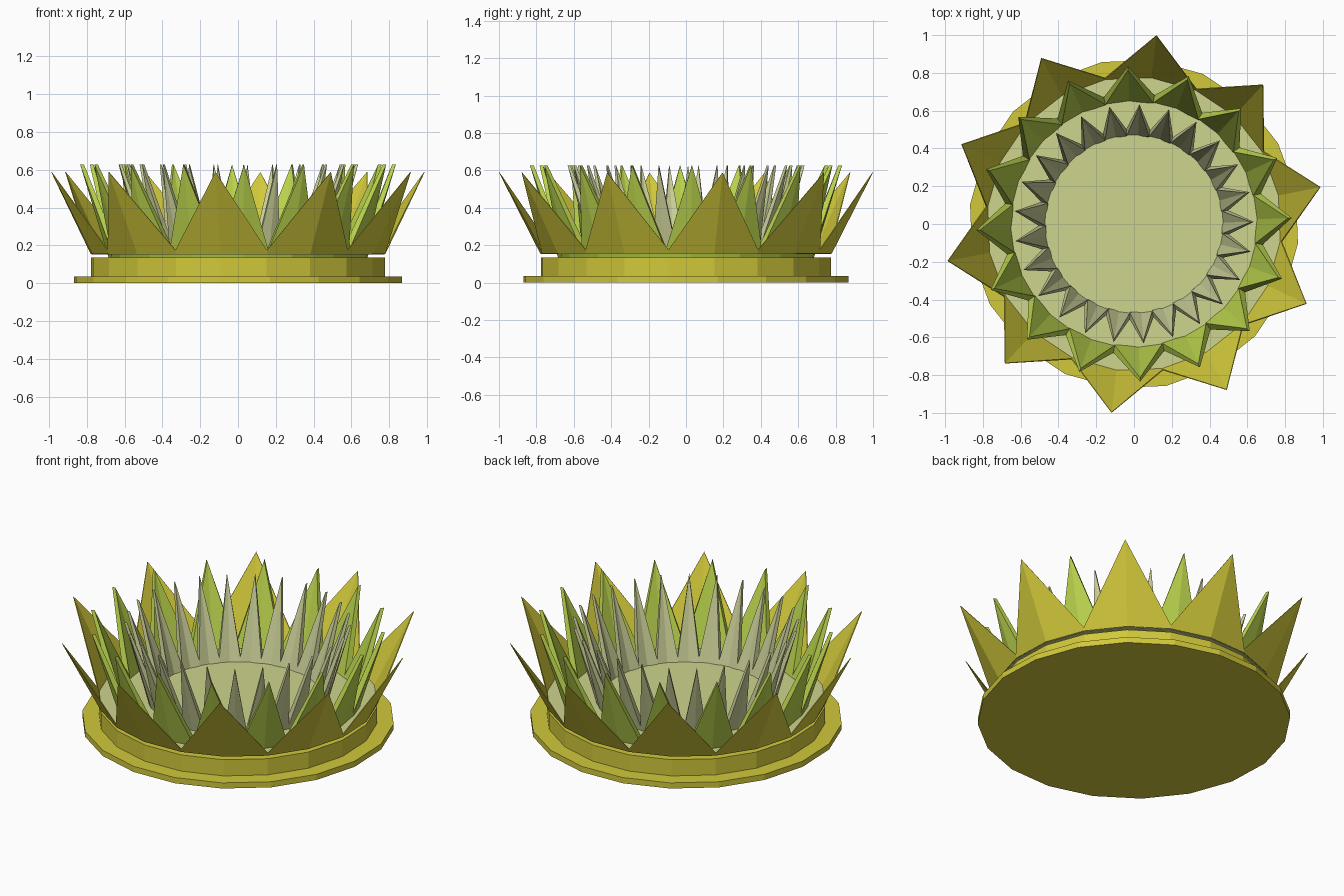
import bpy, bmesh, math

if "Cube" in bpy.data.objects:
    bpy.data.objects.remove(bpy.data.objects["Cube"])


def material(name, rgb):
    m = bpy.data.materials.new(name)
    m.diffuse_color = (*rgb, 1)
    m.use_nodes = True
    m.node_tree.nodes["Principled BSDF"].inputs["Base Color"].default_value = m.diffuse_color
    return m


YELLOW = material("olive_yellow", (0.64, 0.58, 0.043))
GREEN = material("leaf_green", (0.49, 0.65, 0.073))
PALE = material("pale_floor", (0.62, 0.66, 0.27))
GREY = material("pale_petal", (0.60, 0.63, 0.31))


def finish(bm, name, mat):
    bmesh.ops.recalc_face_normals(bm, faces=bm.faces)
    me = bpy.data.meshes.new(name)
    bm.to_mesh(me)
    bm.free()
    me.materials.append(mat)
    ob = bpy.data.objects.new(name, me)
    bpy.context.collection.objects.link(ob)
    return ob


def ring(bm, n, start, r, z):
    """n points; r and z are (even, odd) pairs, even ones being petal tips"""
    out = []
    for i in range(n):
        a = math.radians(start) + 2 * math.pi * i / n
        out.append(bm.verts.new((r[i % 2] * math.cos(a), r[i % 2] * math.sin(a), z[i % 2])))
    return out


def bridge(bm, a, b):
    n = len(a)
    for i in range(n):
        j = (i + 1) % n
        bm.faces.new((a[i], a[j], b[j], b[i]))


def disc(name, mat, n, start, r, z0, z1):
    bm = bmesh.new()
    lo = ring(bm, n, start, (r, r), (z0, z0))
    hi = ring(bm, n, start, (r, r), (z1, z1))
    bridge(bm, lo, hi)
    bm.faces.new(lo)
    bm.faces.new(hi)
    return finish(bm, name, mat)


def crown(name, mat, petals, start, r_base, r_valley, r_tip, z0, z_valley, z_tip, t, t_tip):
    """Zigzag ring of folded petals with thickness t at the foot"""
    bm = bmesh.new()
    n = petals * 2
    lo = ring(bm, n, start, (r_base, r_base), (z0, z0))
    hi = ring(bm, n, start, (r_tip, r_valley), (z_tip, z_valley))
    lo_in = ring(bm, n, start, (r_base - t, r_base - t), (z0, z0))
    hi_in = ring(bm, n, start, (r_tip - t_tip, r_valley - t), (z_tip, z_valley))
    bridge(bm, lo, hi)
    bridge(bm, hi, hi_in)
    bridge(bm, hi_in, lo_in)
    bridge(bm, lo_in, lo)
    return finish(bm, name, mat)


# Stepped base
disc("base_plate", YELLOW, 20, 11.2, 0.874, 0.0, 0.035)
disc("base_drum", YELLOW, 20, 11.2, 0.782, 0.035, 0.135)

# Floor inside the petals
disc("petal_floor", PALE, 20, 11.2, 0.78, 0.153, 0.156)

# Three rings of petals
crown("outer_petals", YELLOW, 10, 11.2, 0.785, 0.79, 1.007, 0.155, 0.175, 0.588, 0.006, 0.004)
crown("middle_petals", GREEN, 16, 2.2, 0.685, 0.69, 0.835, 0.135, 0.175, 0.627, 0.04, 0.02)
crown("inner_petals", GREY, 25, 1.0, 0.50, 0.505, 0.635, 0.135, 0.185, 0.627, 0.035, 0.015)
